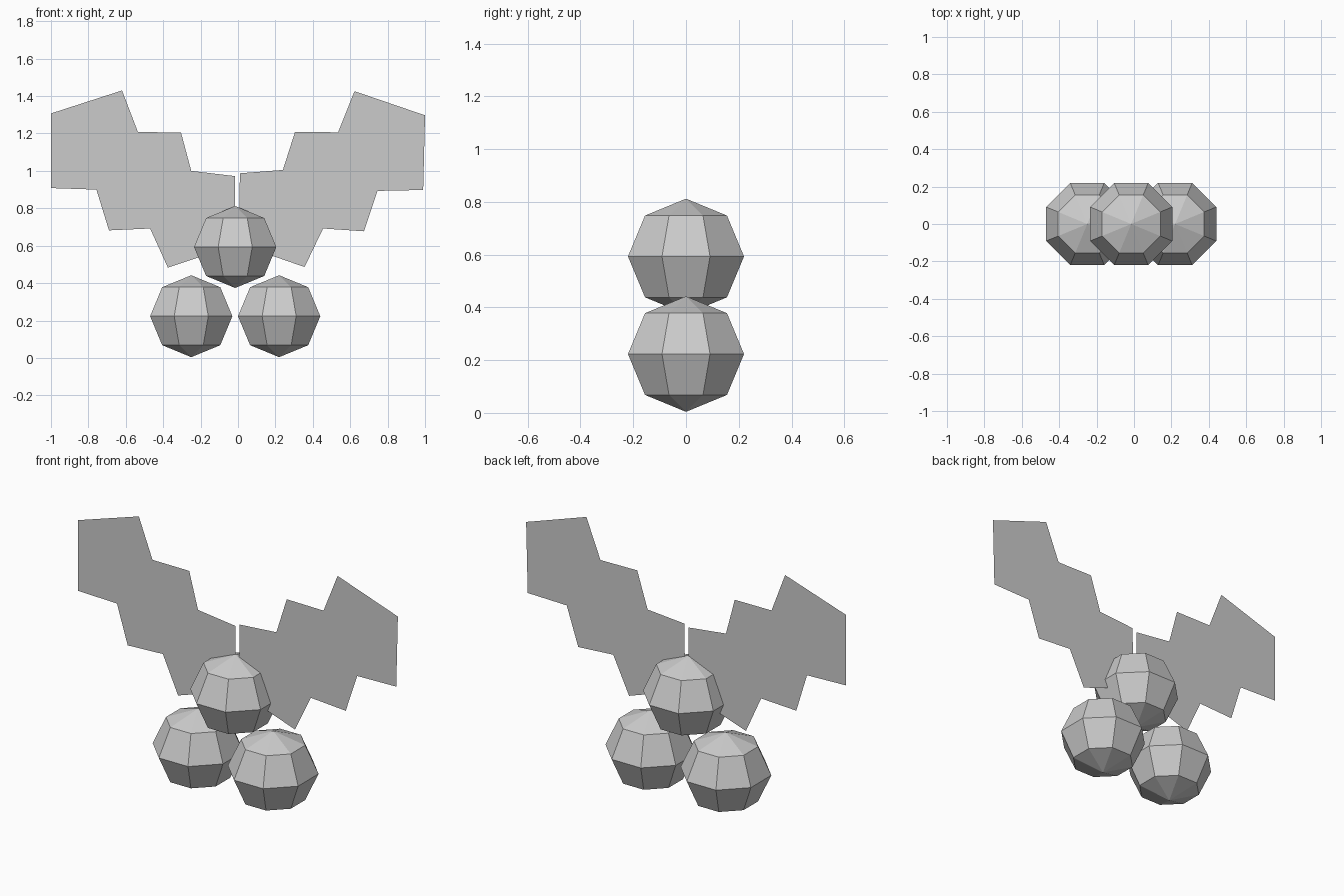
import bpy, bmesh
from math import pi
from mathutils import Matrix

if "Cube" in bpy.data.objects:
    bpy.data.objects.remove(bpy.data.objects["Cube"])


def make_object(name, bm):
    mesh = bpy.data.meshes.new(name)
    bm.to_mesh(mesh)
    bm.free()
    obj = bpy.data.objects.new(name, mesh)
    bpy.context.collection.objects.link(obj)
    return obj


# Low-poly berry: eight sides, flats facing the axes
def berry(name, x, z):
    bm = bmesh.new()
    bmesh.ops.create_uvsphere(bm, u_segments=8, v_segments=4, radius=1)
    bm.transform(Matrix.Translation((x, 0, z))
                 @ Matrix.Diagonal((0.238, 0.238, 0.219, 1))
                 @ Matrix.Rotation(pi / 8, 4, 'Z'))
    make_object(name, bm)


# Flat spiky leaf in the x-z plane
def leaf(name, outline):
    bm = bmesh.new()
    bm.faces.new([bm.verts.new((x, 0, z)) for x, z in outline])
    make_object(name, bm)


berry("berry_left", -0.25, 0.223)
berry("berry_right", 0.22, 0.223)
berry("berry_top", -0.015, 0.593)

# The two leaves differ by a slight tilt
leaf("leaf_left", [
    (-0.016, 0.972), (-0.25, 1.0), (-0.305, 1.206), (-0.535, 1.207),
    (-0.62, 1.43), (-1.0, 1.307), (-1.0, 0.908), (-0.757, 0.9),
    (-0.69, 0.682), (-0.47, 0.692), (-0.375, 0.483), (-0.016, 0.603)])
leaf("leaf_right", [
    (0.01, 0.987), (0.24, 1.005), (0.305, 1.209), (0.535, 1.206),
    (0.623, 1.426), (1.0, 1.297), (0.99, 0.898), (0.746, 0.893),
    (0.674, 0.677), (0.455, 0.692), (0.356, 0.486), (0.005, 0.608)])
